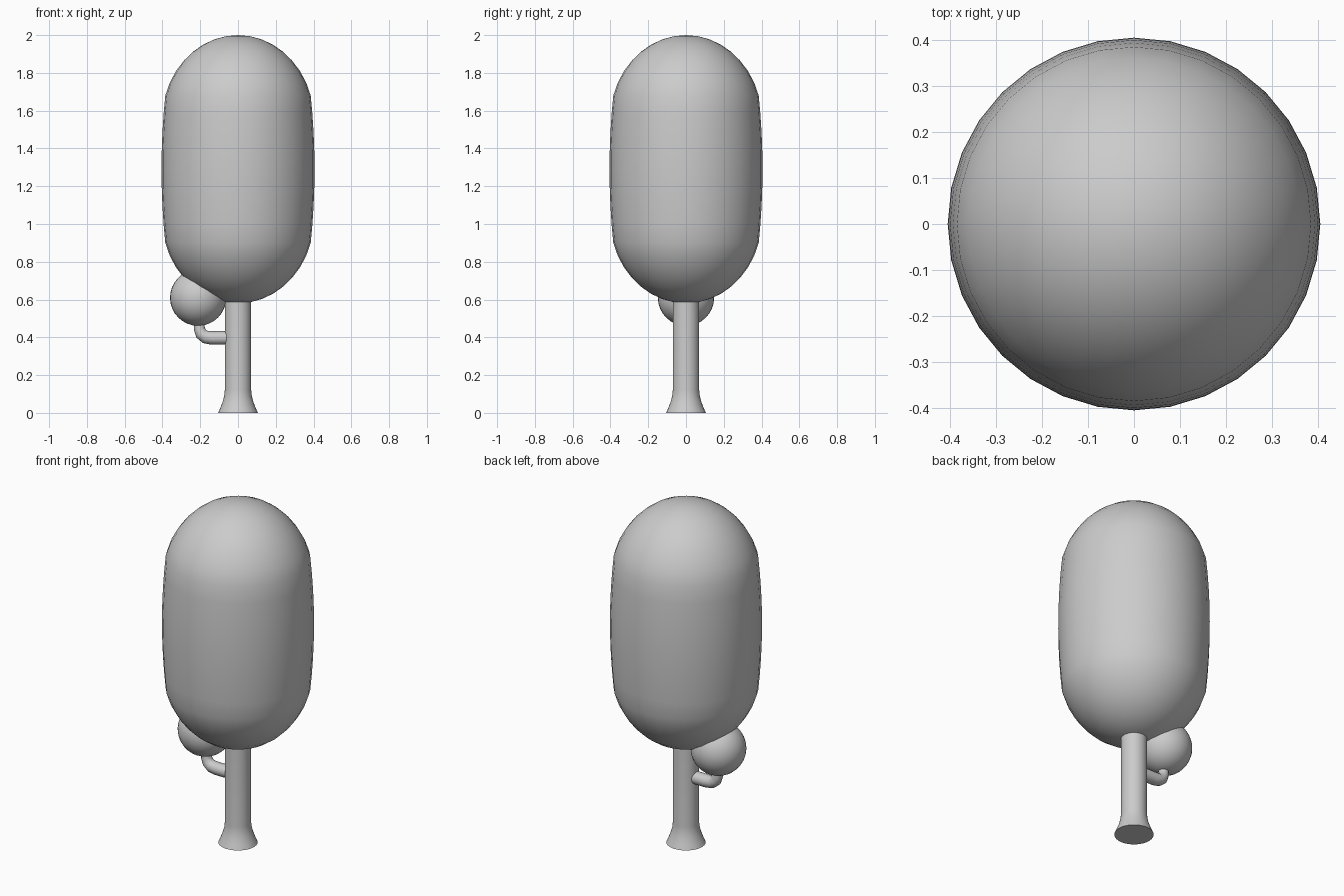
import bpy, bmesh
from math import sin, cos, pi, radians

if "Cube" in bpy.data.objects:
    bpy.data.objects.remove(bpy.data.objects["Cube"])


def lathe(name, profile, sides=32):
    """Solid of revolution around z from (radius, height) points, bottom to top."""
    bm = bmesh.new()
    rings = []
    for r, z in profile:
        if r < 1e-5:
            rings.append([bm.verts.new((0, 0, z))])
        else:
            rings.append([bm.verts.new((r * cos(2 * pi * i / sides), r * sin(2 * pi * i / sides), z))
                          for i in range(sides)])
    for a, b in zip(rings, rings[1:]):
        for i in range(sides):
            j = (i + 1) % sides
            if len(a) == 1:
                bm.faces.new((a[0], b[j], b[i]))
            elif len(b) == 1:
                bm.faces.new((a[i], a[j], b[0]))
            else:
                bm.faces.new((a[i], a[j], b[j], b[i]))
    if len(rings[0]) > 1:
        bm.faces.new(rings[0][::-1])
    if len(rings[-1]) > 1:
        bm.faces.new(rings[-1])
    mesh = bpy.data.meshes.new(name)
    bm.to_mesh(mesh)
    bm.free()
    obj = bpy.data.objects.new(name, mesh)
    bpy.context.collection.objects.link(obj)
    smooth(obj)
    return obj


def smooth(obj):
    bpy.ops.object.select_all(action='DESELECT')
    obj.select_set(True)
    bpy.context.view_layer.objects.active = obj
    bpy.ops.object.shade_smooth_by_angle(angle=radians(40))


# Trunk with flared foot
lathe("trunk", [(0.105, 0), (0.092, 0.03), (0.081, 0.06), (0.073, 0.09),
                (0.07, 0.12), (0.07, 0.62)])

# Main foliage: elongated, gently bulging sides with domed ends
mid = 1.29
upper = [(0.405 - 0.02 * (k / 4) ** 2, 0.39 * k / 4) for k in range(5)]
for k in range(1, 9):
    a = radians(18 + 9 * k)
    upper.append((0.405 * cos(a), 0.25 + 0.46 * sin(a)))
lower = [(r, -h) for r, h in upper[:0:-1]]
lathe("main_foliage", [(r, mid + h) for r, h in lower + upper])

# Small foliage ball
bpy.ops.mesh.primitive_uv_sphere_add(segments=32, ring_count=16, radius=0.149,
                                     location=(-0.211, 0, 0.61))
ball = bpy.context.object
ball.name = "small_foliage"
smooth(ball)

# Bent, tapering branch
curve = bpy.data.curves.new("branch", 'CURVE')
curve.dimensions = '3D'
curve.bevel_depth = 0.036
curve.bevel_resolution = 4
curve.use_fill_caps = True
path = [(-0.045, 0.397, 1), (-0.14, 0.397, 1), (-0.172, 0.402, 0.97), (-0.194, 0.418, 0.9),
        (-0.204, 0.443, 0.82), (-0.207, 0.475, 0.75), (-0.208, 0.55, 0.75)]
spline = curve.splines.new('POLY')
spline.points.add(len(path) - 1)
for p, (x, z, r) in zip(spline.points, path):
    p.co = (x, 0, z, 1)
    p.radius = r
branch = bpy.data.objects.new("branch", curve)
bpy.context.collection.objects.link(branch)
bpy.ops.object.select_all(action='DESELECT')
branch.select_set(True)
bpy.context.view_layer.objects.active = branch
bpy.ops.object.convert(target='MESH')
smooth(bpy.context.object)
